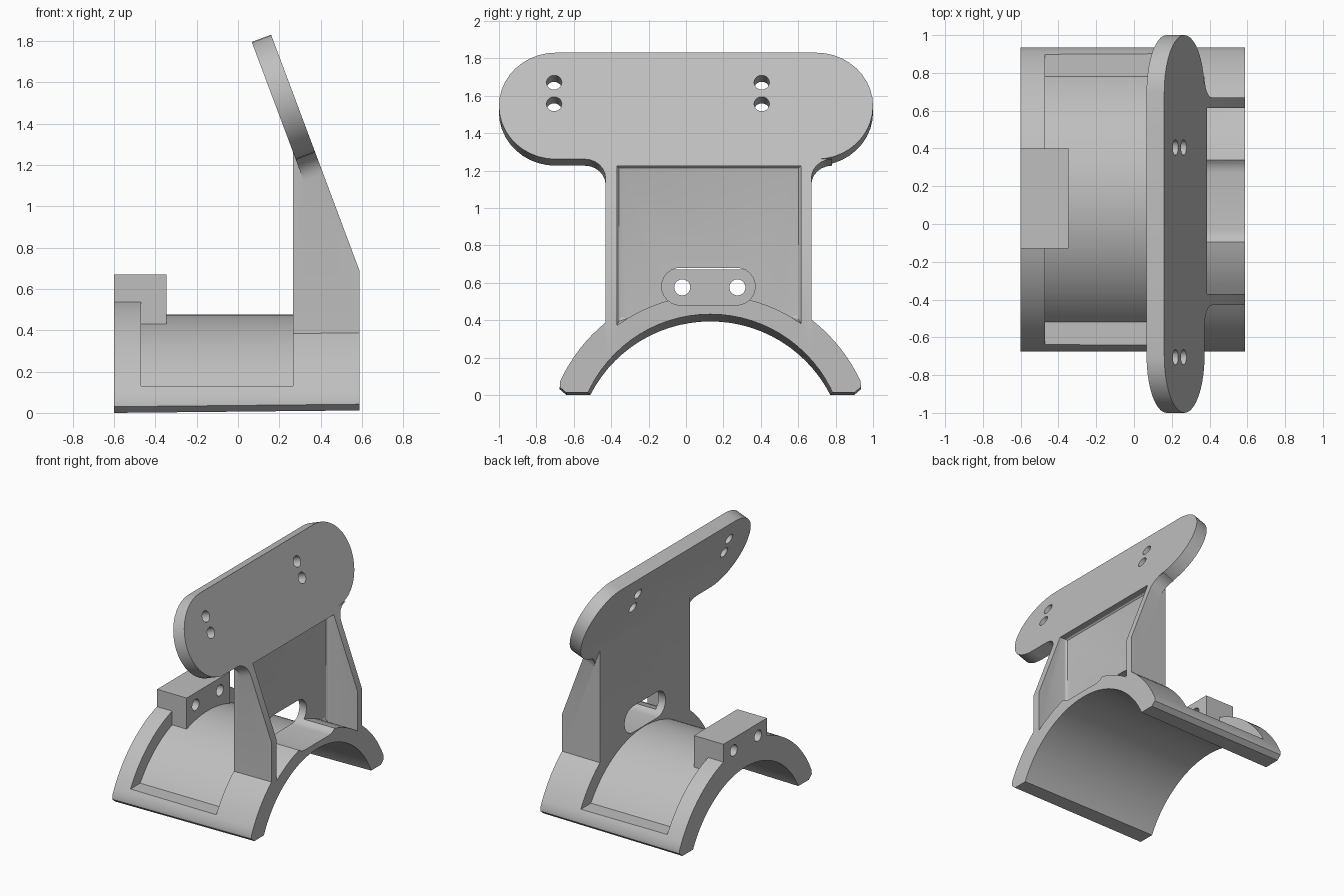
import bpy
import bmesh
from math import sin, cos, asin, acos, pi, radians
from mathutils import Vector

cube = bpy.data.objects.get("Cube")
if cube:
    bpy.data.objects.remove(cube, do_unlink=True)

grey = bpy.data.materials.new("plain grey")
grey.use_nodes = True
colour = (0.52, 0.52, 0.52, 1)
grey.diffuse_color = colour
grey.node_tree.nodes["Principled BSDF"].inputs["Base Color"].default_value = colour

MID_Y, MID_Z = 0.13, -0.31        # axis of the saddle
LEFT, RIGHT = -0.6, 0.5875        # saddle ends along x
WALL = 0.265                      # rear face of the upright
LEAN = radians(20.55)             # tilt of the plate
THICK = 0.1


# Ways to place an outline (u, v) at depth d
def along_x(u, v, d):
    return Vector((d, u, v))


def along_y(u, v, d):
    return Vector((u, d, v))


def on_plate(u, v, d):
    # u along y, v down the slope, d into the plate
    return Vector((0.16 + sin(LEAN) * v - cos(LEAN) * d, u,
                   1.83 - cos(LEAN) * v - sin(LEAN) * d))


def arc(cx, cy, r, start, end, n):
    return [(cx + r * cos(start + (end - start) * i / n),
             cy + r * sin(start + (end - start) * i / n)) for i in range(n + 1)]


def prism(name, outline, place, near, far, rise=0, soften=0):
    """Extrude an outline; rise lifts the far end, soften rounds the near rim."""
    bm = bmesh.new()
    a = [bm.verts.new(place(u, v, near)) for u, v in outline]
    b = [bm.verts.new(place(u, v, far) + Vector((0, 0, rise))) for u, v in outline]
    cap = bm.faces.new(a)
    bm.faces.new(b[::-1])
    for i in range(len(a)):
        j = (i + 1) % len(a)
        bm.faces.new((a[j], a[i], b[i], b[j]))
    if soften:
        bmesh.ops.bevel(bm, geom=list(cap.edges), offset=soften, segments=3,
                        profile=0.5, affect='EDGES')
    bmesh.ops.recalc_face_normals(bm, faces=bm.faces)
    mesh = bpy.data.meshes.new(name)
    bm.to_mesh(mesh)
    bm.free()
    mesh.materials.append(grey)
    obj = bpy.data.objects.new(name, mesh)
    bpy.context.collection.objects.link(obj)
    return obj


def combine(target, other, operation):
    mod = target.modifiers.new(operation, 'BOOLEAN')
    mod.operation = operation
    mod.solver = 'EXACT'
    mod.object = other
    bpy.context.view_layer.objects.active = target
    bpy.ops.object.modifier_apply(modifier=mod.name)
    bpy.data.objects.remove(other, do_unlink=True)


def hole(target, u, v, r, place, near, far):
    ring = arc(u, v, r, 0, 2 * pi, 20)[:-1]
    combine(target, prism("hole_cutter", ring, place, near, far), 'DIFFERENCE')


def saddle_arc(r, z, n):
    start = asin((z - MID_Z) / r)
    return arc(MID_Y, MID_Z, r, start, pi - start, n)


# Saddle body with rounded feet
feet = [(0.805, 0.03), (0.77, 0)]
outline = saddle_arc(0.885, 0.06, 40)
outline += [(MID_Y - u, v) for u, v in feet] + [(MID_Y + u, v) for u, v in feet[::-1]]
bracket = prism("bracket", outline, along_x, LEFT, RIGHT, rise=0.012)

# Shallow recess over the middle of the saddle
outline = saddle_arc(0.785, 0.13, 40) + [(-1.2, 0.13), (-1.2, 1), (1.4, 1), (1.4, 0.13)]
combine(bracket, prism("recess_cutter", outline, along_x, -0.47, WALL), 'DIFFERENCE')

# Upright with sloped front
front = [on_plate(0, s, 0) for s in (1.218, 0.6)]
outline = [(WALL, 0.2), (RIGHT, 0.2)] + [(p.x, p.z) for p in front] + [(WALL, 1.29)]
combine(bracket, prism("upright", outline, along_y, -0.43, 0.67), 'UNION')

# Tilted plate with round ends and a filleted neck
R, F = 0.304, 0.11
outline = arc(-1 + R, R, R, -pi / 2, -3 * pi / 2, 20)
outline += arc(-0.43 - F, 2 * R + F, F, -pi / 2, 0, 6)
outline += arc(0.67 + F, 2 * R + F, F, pi, 3 * pi / 2, 6)
outline += arc(1 - R, R, R, pi / 2, -pi / 2, 20)
combine(bracket, prism("plate", outline, on_plate, 0, THICK), 'UNION')

# Clamp block on the rear rim
outline = [(-0.13, 0.42), (0.4, 0.42), (0.4, 0.67), (-0.13, 0.67)]
combine(bracket, prism("clamp_block", outline, along_x, LEFT, -0.347), 'UNION')

# Round bore under the saddle
outline = arc(MID_Y, MID_Z - 0.02, 0.72, 0, 2 * pi, 80)[:-1]
combine(bracket, prism("bore_cutter", outline, along_x, LEFT - 0.1, RIGHT + 0.1,
                       rise=0.045), 'DIFFERENCE')

# Pocket between the side gussets, with a softened back
low, high, r = -0.37, 0.615, 0.845
outline = arc(MID_Y, MID_Z, r, acos((high - MID_Y) / r), acos((low - MID_Y) / r), 16)
outline += [(low, 1.225), (high, 1.225)]
combine(bracket, prism("pocket_cutter", outline, along_x, 0.325, 1, soften=0.025),
        'DIFFERENCE')

# Rounded slot through the upright
outline = arc(-0.03, 0.58, 0.1, pi / 2, 3 * pi / 2, 12)
outline += arc(0.27, 0.58, 0.1, -pi / 2, pi / 2, 12)
combine(bracket, prism("slot_cutter", outline, along_x, 0.2, 1), 'DIFFERENCE')

# Bolt holes in the block and the plate
for y in (-0.02, 0.275):
    hole(bracket, y, 0.575, 0.043, along_x, -0.8, -0.2)
for y in (-0.705, 0.405):
    for s in (0.17, 0.293):
        hole(bracket, y, s, 0.041, on_plate, -0.1, 0.2)

bpy.ops.object.select_all(action='DESELECT')
bracket.select_set(True)
bpy.context.view_layer.objects.active = bracket
bpy.ops.object.shade_smooth_by_angle(angle=radians(25))
